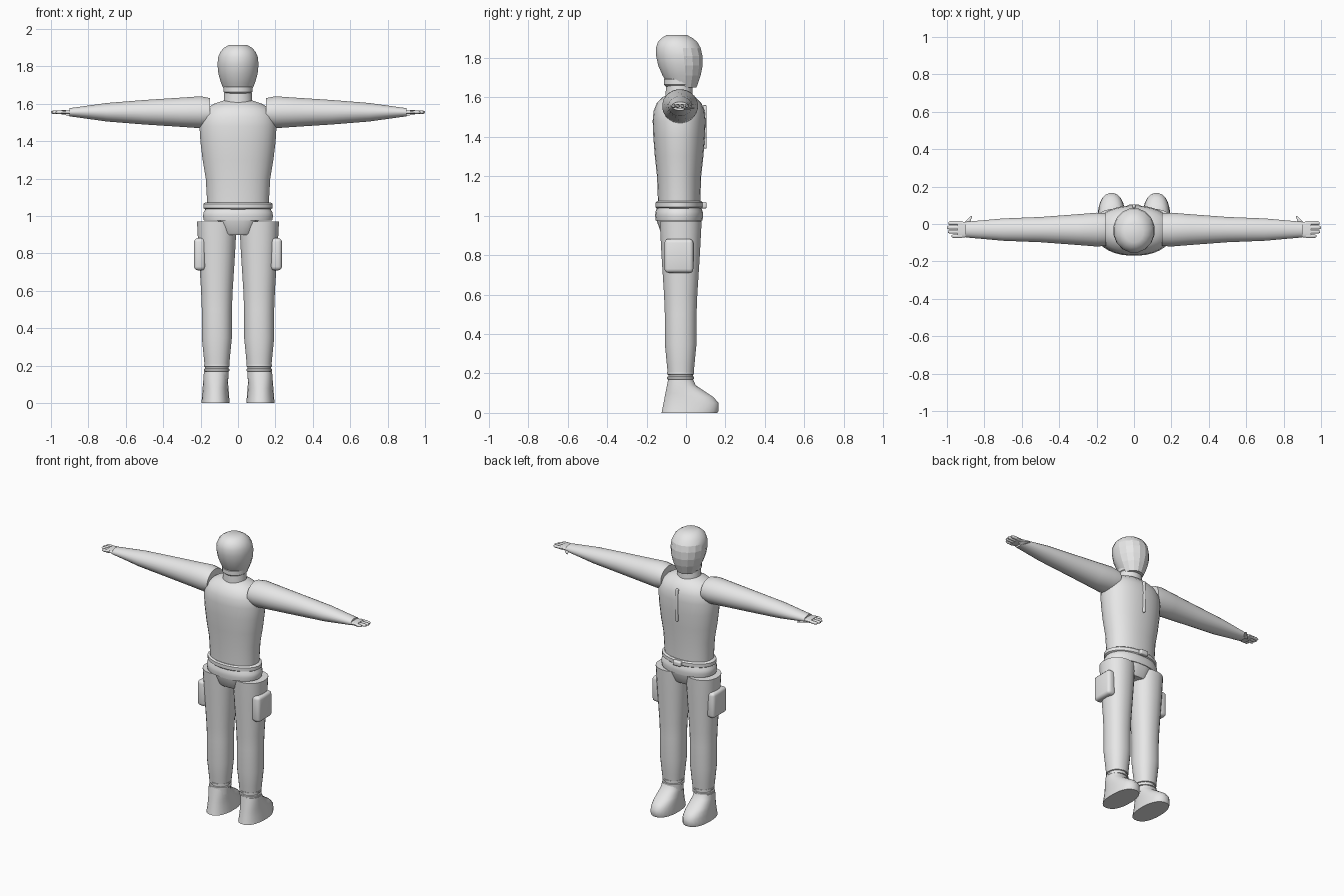
import bpy, bmesh, math
from mathutils import Vector

old = bpy.data.objects.get("Cube")
if old:
    bpy.data.objects.remove(old, do_unlink=True)

SHADE = 0.8
grey = bpy.data.materials.new("light grey")
grey.use_nodes = True
grey.diffuse_color = (SHADE, SHADE, SHADE, 1)
grey.node_tree.nodes["Principled BSDF"].inputs["Base Color"].default_value = grey.diffuse_color

# Shared centre lines
BODY_Y = -0.035
LEG_X, LEG_Y = 0.113, -0.027
ARM_Y, ARM_Z = -0.03, 1.555
SHOULDER_X, WRIST_X = 0.15, 0.9


def finish(name, bm):
    """Turn a bmesh into a smooth grey object."""
    bmesh.ops.recalc_face_normals(bm, faces=bm.faces)
    mesh = bpy.data.meshes.new(name)
    bm.to_mesh(mesh)
    bm.free()
    mesh.materials.append(grey)
    part = bpy.data.objects.new(name, mesh)
    bpy.context.collection.objects.link(part)
    bpy.ops.object.select_all(action='DESELECT')
    part.select_set(True)
    bpy.context.view_layer.objects.active = part
    bpy.ops.object.shade_smooth_by_angle(angle=math.radians(40))
    return part


def signed_power(value, exponent):
    return math.copysign(abs(value) ** exponent, value)


def place(axis, along, u, v):
    """Point from a position along the axis and the other two coordinates in order."""
    if axis == 'x':
        return Vector((along, u, v))
    if axis == 'y':
        return Vector((u, along, v))
    return Vector((u, v, along))


def loft(name, axis, rings, sides=24, square=2):
    """Skin closed rings of (position, centre u, centre v, radius u, radius v)."""
    bm = bmesh.new()
    loops = []
    for along, cu, cv, ru, rv in rings:
        loop = []
        for i in range(sides):
            angle = math.tau * (i + 0.5) / sides
            u = cu + ru * signed_power(math.cos(angle), 2 / square)
            v = cv + rv * signed_power(math.sin(angle), 2 / square)
            loop.append(bm.verts.new(place(axis, along, u, v)))
        loops.append(loop)
    for lower, upper in zip(loops, loops[1:]):
        for i in range(sides):
            bm.faces.new((lower[i - 1], lower[i], upper[i], upper[i - 1]))
    bm.faces.new(loops[0])
    bm.faces.new(loops[-1])
    return finish(name, bm)


def tube(name, axis, centre, profile, aspect=1, lean=0, **options):
    """Straight tube from a (position, radius) profile; aspect scales v, lean shifts it."""
    start = profile[0][0]
    rings = [(p, centre[0], centre[1] + lean * (p - start), r, r * aspect) for p, r in profile]
    return loft(name, axis, rings, **options)


def band(name, centre, bottom, height, radius, lip, aspect):
    """Rounded hoop standing at a given height."""
    top = bottom + height
    edge = height / 5
    profile = [(bottom, radius - lip), (bottom + edge, radius),
               (top - edge, radius), (top, radius - lip)]
    return tube(name, 'z', centre, profile, aspect)


def rounded_box(name, centre, size, bevel):
    bm = bmesh.new()
    bmesh.ops.create_cube(bm, size=1)
    for vert in bm.verts:
        vert.co = Vector(centre) + vert.co * Vector(size)
    bmesh.ops.bevel(bm, geom=bm.edges[:], offset=bevel, segments=3, profile=0.5, affect='EDGES')
    return finish(name, bm)


# Head, with flat facets on the face
head = tube("head", 'z', (0, -0.015),
            [(1.65, 0.065), (1.71, 0.092), (1.76, 0.107), (1.81, 0.112), (1.85, 0.108),
             (1.88, 0.095), (1.9, 0.075), (1.915, 0.05)],
            aspect=1.07, lean=-0.12, sides=16)
for face in head.data.polygons:
    if face.center.y > 0 and face.center.z < 1.85:
        face.use_smooth = False

# Neck and collar
NECK = (0, BODY_Y)
tube("neck", 'z', NECK, [(1.57, 0.08), (1.66, 0.074)], aspect=0.9)
band("collar", NECK, bottom=1.655, height=0.045, radius=0.078, lip=0.01, aspect=1)

# Torso with a thin raised zip on the front
TRUNK = (0, BODY_Y)
FLAT = 0.65
tube("torso", 'z', TRUNK,
     [(1.06, 0.165), (1.2, 0.173), (1.3, 0.19), (1.4, 0.202), (1.48, 0.207),
      (1.53, 0.2), (1.57, 0.175), (1.6, 0.13), (1.62, 0.07)],
     aspect=FLAT, sides=32, square=2.2)
rounded_box("front_zip", (0, 0.095, 1.45), (0.016, 0.02, 0.22), bevel=0.006)

# Belt, buckle and hips
band("belt", TRUNK, bottom=1.035, height=0.038, radius=0.187, lip=0.012, aspect=FLAT)
rounded_box("belt_buckle", (0, 0.09, 1.053), (0.06, 0.03, 0.033), bevel=0.008)
tube("hips", 'z', TRUNK, [(0.975, 0.183), (1, 0.188), (1.02, 0.185), (1.045, 0.17)],
     aspect=FLAT, sides=32, square=2.2)
tube("crotch", 'z', TRUNK, [(0.9, 0.08), (0.91, 0.087), (0.98, 0.111), (1.02, 0.113)],
     aspect=1.05, square=3)

# Leg and ankle bands
LEG = (LEG_X, LEG_Y)
pairs = [
    tube("legs", 'z', LEG, [(0.2, 0.066), (0.25, 0.071), (0.35, 0.081), (0.5, 0.081),
                            (0.6, 0.085), (0.8, 0.098), (0.97, 0.107)], square=2.2),
    tube("ankles", 'z', LEG, [(0.13, 0.063), (0.21, 0.063)]),
    band("lower_ankle_bands", LEG, bottom=0.168, height=0.018, radius=0.069, lip=0.008, aspect=1),
    band("upper_ankle_bands", LEG, bottom=0.192, height=0.018, radius=0.069, lip=0.008, aspect=1),
]

# Boot: the toe line falls back with height, the heel and width narrow evenly
boot_rings = []
for z, toe in [(0, 0.16), (0.01, 0.166), (0.05, 0.166), (0.08, 0.14),
               (0.1, 0.11), (0.14, 0.05), (0.17, 0.035)]:
    heel = -0.125 + 0.2 * z
    boot_rings.append((z, 0.12, (toe + heel) / 2, 0.076 - 0.08 * z, (toe - heel) / 2))
pairs.append(loft("boots", 'z', boot_rings, square=2.3))

# Thigh pocket
pairs.append(rounded_box("thigh_pockets", (0.205, -0.036, 0.796), (0.06, 0.146, 0.172), bevel=0.02))

# Arm, flattening towards the wrist
arm_rings = [(x, ARM_Y, ARM_Z, depth, height) for x, depth, height in
             [(SHOULDER_X, 0.088, 0.076), (0.2, 0.091, 0.086), (0.3, 0.083, 0.079),
              (0.5, 0.068, 0.066), (0.7, 0.06, 0.05), (WRIST_X, 0.042, 0.022)]]
pairs.append(loft("arms", 'x', arm_rings))

# Palm, fingers and thumb
HAND = (ARM_Y, ARM_Z)
pairs.append(tube("palms", 'x', HAND, [(WRIST_X - 0.02, 0.038), (0.92, 0.043), (0.945, 0.045)],
                  aspect=0.25, square=2.6))
FINGER = 0.011
for i, (name, tip) in enumerate(zip(("index", "middle", "ring", "little"),
                                    (0.993, 1, 0.995, 0.975))):
    across = ARM_Y + (1.5 - i) * 2.1 * FINGER
    pairs.append(tube(name + "_fingers", 'x', (across, ARM_Z),
                      [(WRIST_X + 0.02, FINGER), (tip - FINGER, FINGER), (tip, FINGER / 2)],
                      aspect=0.85, sides=10))
pairs.append(loft("thumbs", 'y', [
    (y, 0.905 - 0.7 * (y + 0.01), ARM_Z - 0.01, width, width / 2)
    for y, width in [(-0.01, 0.02), (0.015, 0.013), (0.035, 0.008), (0.042, 0.004)]], sides=10))

# Left parts are mirrored to the right
for part in pairs:
    part.modifiers.new("mirror", 'MIRROR')
